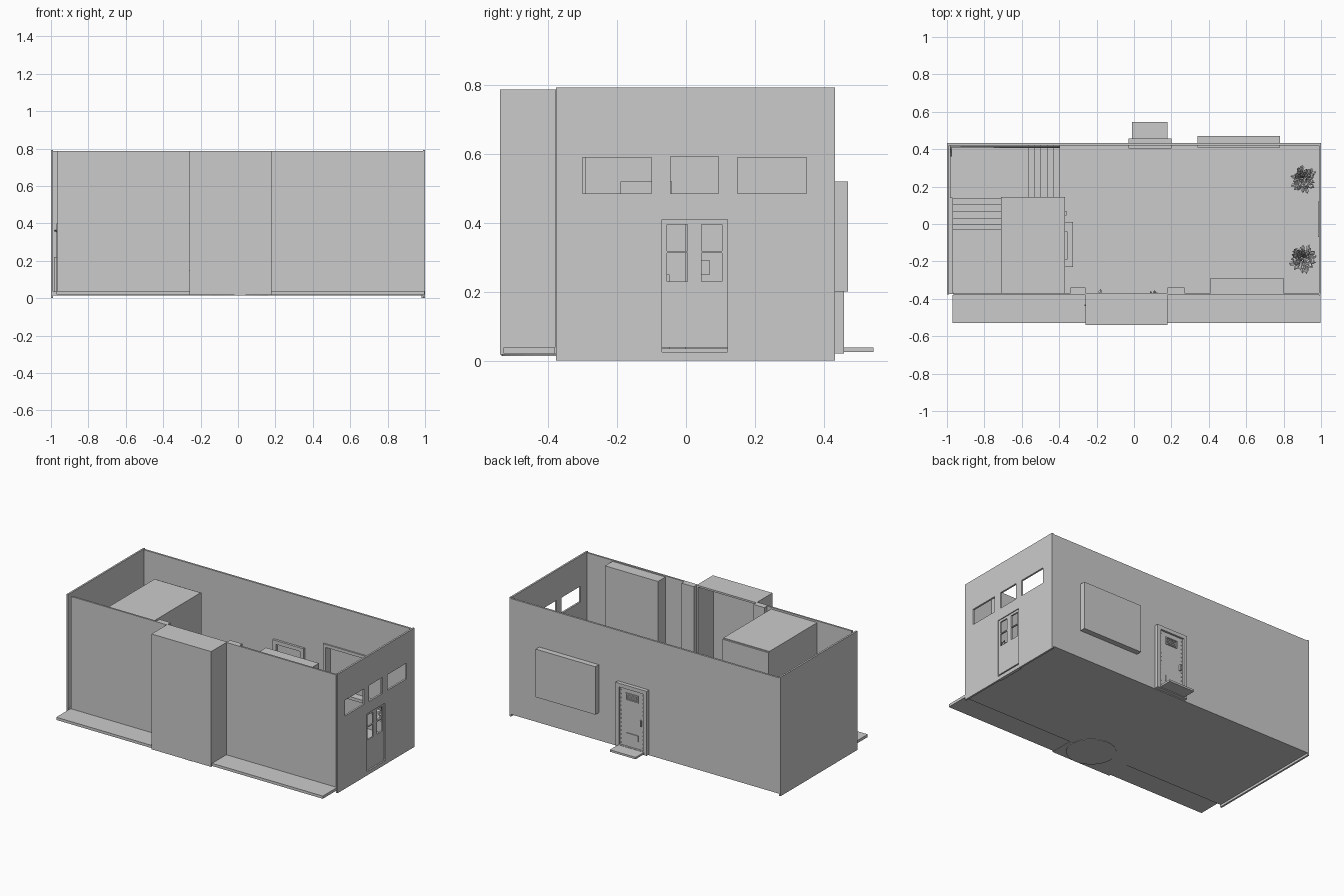
import bpy, bmesh, math, random
from mathutils import Vector, Matrix

if "Cube" in bpy.data.objects:
    bpy.data.objects.remove(bpy.data.objects["Cube"])

random.seed(4)
grey = bpy.data.materials.new("plain_grey")
grey.diffuse_color = (0.6, 0.6, 0.6, 1)
grey.use_nodes = True
grey.node_tree.nodes["Principled BSDF"].inputs["Base Color"].default_value = grey.diffuse_color


def finish(name, bm):
    bmesh.ops.recalc_face_normals(bm, faces=bm.faces)
    me = bpy.data.meshes.new(name)
    bm.to_mesh(me)
    bm.free()
    me.materials.append(grey)
    ob = bpy.data.objects.new(name, me)
    bpy.context.collection.objects.link(ob)
    return ob


def add_box(bm, x0, x1, y0, y1, z0, z1):
    m = Matrix.Translation(((x0 + x1) / 2, (y0 + y1) / 2, (z0 + z1) / 2)) @ \
        Matrix.Diagonal((x1 - x0, y1 - y0, z1 - z0, 1))
    bmesh.ops.create_cube(bm, size=1, matrix=m)


def boxes(name, *dims):
    bm = bmesh.new()
    for d in dims:
        add_box(bm, *d)
    return finish(name, bm)


def wall(name, axis, at, thick, u0, u1, z0, z1, holes=()):
    """Wall panel with rectangular holes; axis is the normal, u the other flat axis."""
    us = sorted({u0, u1} | {v for h in holes for v in h[:2]})
    zs = sorted({z0, z1} | {v for h in holes for v in h[2:]})
    bm = bmesh.new()
    grid = {(u, z): bm.verts.new((at, u, z) if axis == 'x' else (u, at, z)) for u in us for z in zs}
    for a, b in zip(us, us[1:]):
        for c, d in zip(zs, zs[1:]):
            mu, mz = (a + b) / 2, (c + d) / 2
            if not any(h[0] < mu < h[1] and h[2] < mz < h[3] for h in holes):
                bm.faces.new([grid[a, c], grid[b, c], grid[b, d], grid[a, d]])
    bmesh.ops.delete(bm, geom=[v for v in bm.verts if not v.link_faces], context='VERTS')
    ext = bmesh.ops.extrude_face_region(bm, geom=bm.faces[:], use_keep_orig=True)
    move = Vector((thick, 0, 0) if axis == 'x' else (0, thick, 0))
    bmesh.ops.translate(bm, vec=move, verts=[g for g in ext['geom'] if isinstance(g, bmesh.types.BMVert)])
    return finish(name, bm)


def cylinder(name, x, y, z0, z1, r0, r1, n=24):
    bm = bmesh.new()
    bmesh.ops.create_cone(bm, cap_ends=True, segments=n, radius1=r0, radius2=r1, depth=z1 - z0,
                          matrix=Matrix.Translation((x, y, (z0 + z1) / 2)))
    return finish(name, bm)


# Outer shell
boxes("floor", (-0.99, 0.99, -0.375, 0.425, 0.015, 0.035))
wall("left_wall", 'x', -1, 0.012, -0.378, 0.432, 0, 0.793)
side_windows = [(-0.30, -0.10, 0.485, 0.59), (-0.045, 0.095, 0.485, 0.592), (0.15, 0.35, 0.485, 0.59)]
wall("right_wall", 'x', 0.988, 0.012, -0.378, 0.432, 0, 0.793,
     side_windows + [(-0.07, 0.12, 0.025, 0.41)])
wall("front_wall_left", 'y', -0.38, 0.012, -0.965, -0.26, 0.02, 0.787)
wall("front_wall_right", 'y', -0.38, 0.012, 0.18, 0.99, 0.02, 0.787)
wall("back_wall", 'y', 0.42, 0.013, -0.99, 0.99, 0.015, 0.787,
     [(0.36, 0.76, 0.22, 0.50), (-0.005, 0.175, 0.04, 0.42)])

# Front alcove, hollow towards the room, with pilasters and a round base
boxes("alcove", (-0.26, -0.25, -0.54, -0.37, 0.018, 0.775), (0.17, 0.18, -0.54, -0.37, 0.018, 0.775),
      (-0.25, 0.17, -0.54, -0.53, 0.018, 0.775), (-0.26, 0.18, -0.54, -0.37, 0.775, 0.787),
      (-0.25, 0.17, -0.53, -0.37, 0.018, 0.035))
boxes("pilasters", (-0.34, -0.26, -0.37, -0.34, 0.02, 0.787), (0.18, 0.27, -0.37, -0.34, 0.02, 0.787))
cylinder("round_base", 0.01, -0.385, 0.013, 0.04, 0.15, 0.15, 32)
boxes("front_ledges", (-0.97, -0.26, -0.53, -0.38, 0.02, 0.038), (0.18, 0.997, -0.53, -0.38, 0.02, 0.038))

# Right double door: each leaf has two open panes
for nm, a, b, p, q in (("front", -0.07, 0.025, -0.055, 0.005), ("rear", 0.025, 0.12, 0.045, 0.105)):
    wall("side_door_" + nm, 'x', 0.984, 0.01, a, b, 0.038, 0.41,
         [(p, q, 0.23, 0.312), (p, q, 0.318, 0.395)])
boxes("side_door_sill", (0.98, 0.996, -0.07, 0.12, 0.0, 0.025))

# Rear bay window, open to the room, with an inner trim
boxes("bay_window", (0.34, 0.36, 0.433, 0.47, 0.2, 0.52), (0.76, 0.78, 0.433, 0.47, 0.2, 0.52),
      (0.36, 0.76, 0.433, 0.47, 0.2, 0.22), (0.36, 0.76, 0.433, 0.47, 0.5, 0.52),
      (0.36, 0.76, 0.46, 0.47, 0.22, 0.5))
wall("bay_inner_trim", 'y', 0.41, 0.01, 0.34, 0.78, 0.2, 0.52, [(0.36, 0.76, 0.22, 0.5)])

# Rear door with frame, plates, studs, handle and step
wall("back_door_frame", 'y', 0.405, 0.053, -0.03, 0.2, 0.02, 0.45, [(-0.005, 0.175, 0.04, 0.425)])
boxes("back_door", (-0.005, 0.175, 0.425, 0.445, 0.035, 0.425))
wall("door_grille_frame", 'y', 0.445, 0.006, 0.04, 0.13, 0.345, 0.395, [(0.047, 0.123, 0.352, 0.388)])
boxes("door_grille_bars", *[(0.05, 0.12, 0.445, 0.449, z, z + 0.004) for z in (0.357, 0.368, 0.379)])
boxes("door_kick_plate", (0.04, 0.13, 0.445, 0.45, 0.09, 0.13))
boxes("door_handle", (0.012, 0.022, 0.445, 0.456, 0.2, 0.24))
bm = bmesh.new()
for x in (0.004, 0.166):
    for i in range(14):
        bmesh.ops.create_icosphere(bm, subdivisions=1, radius=0.004,
                                   matrix=Matrix.Translation((x, 0.446, 0.055 + i * 0.027)))
finish("door_studs", bm)
boxes("back_step", (-0.01, 0.18, 0.433, 0.545, 0.025, 0.038))

# Closet block and its rear trim
boxes("closet_block", (-0.71, -0.37, -0.368, 0.135, 0.03, 0.775))
boxes("closet_trim", (-0.71, -0.37, 0.135, 0.145, 0.03, 0.77))

# Stairs: first flight to a landing, second flight up to the upper floor
steps = [(-0.97 + 0.4, -0.395 - i * 0.034, 0.14, 0.42, 0.035, 0.065 + i * 0.03) for i in range(5)]
boxes("lower_stairs", *[(-0.57, s[1], s[2], s[3], s[4], s[5]) for s in steps])
boxes("stair_landing", (-0.985, -0.565, 0.14, 0.42, 0.035, 0.22))
boxes("upper_stairs", *[(-0.97, -0.71, -0.03, 0.14 - i * 0.036, 0.035, 0.25 + i * 0.03) for i in range(5)])
boxes("upper_floor", (-0.97, -0.71, -0.368, -0.03, 0.035, 0.4))


def rail(name, *points):
    cu = bpy.data.curves.new(name, 'CURVE')
    cu.dimensions = '3D'
    cu.bevel_depth = 0.005
    cu.bevel_resolution = 1
    sp = cu.splines.new('POLY')
    sp.points.add(len(points) - 1)
    for p, c in zip(sp.points, points):
        p.co = (*c, 1)
    cu.materials.append(grey)
    bpy.context.collection.objects.link(bpy.data.objects.new(name, cu))


rail("handrail", (-0.4, 0.412, 0.19), (-0.57, 0.412, 0.34), (-0.978, 0.412, 0.36), (-0.978, 0.36, 0.36))

# Fireplace with a picture over it, and a small switch
boxes("fireplace", (-0.37, -0.335, -0.22, -0.17, 0.035, 0.4), (-0.37, -0.335, -0.05, 0.0, 0.035, 0.4),
      (-0.37, -0.335, -0.17, -0.05, 0.25, 0.4), (-0.37, -0.325, -0.23, 0.01, 0.4, 0.42))
boxes("picture", (-0.37, -0.355, -0.19, -0.04, 0.42, 0.52))
boxes("wall_switch", (-0.37, -0.362, 0.045, 0.07, 0.25, 0.29))

# Tall cabinet against the front wall
boxes("tall_cabinet", (0.41, 0.8, -0.368, -0.29, 0.035, 0.78))


def plant(name, x, y, r, top, count):
    """Tapered pot with a loose ball of folded leaves."""
    cylinder(name + "_pot", x, y, 0.035, 0.12, r * 0.4, r * 0.55, 16)
    cylinder(name + "_stem", x, y, 0.12, top - r, 0.006, 0.004, 6)
    bm = bmesh.new()
    for _ in range(count):
        d = Vector((random.uniform(-1, 1), random.uniform(-1, 1), random.uniform(-0.7, 1))).normalized()
        c = Vector((x, y, top - r)) + d * r * random.uniform(0.35, 0.8)
        side = d.cross(Vector((0, 0, 1))).normalized() * r * 0.13
        tip = d * r * 0.28
        up = d.cross(side).normalized() * r * 0.05
        v = [bm.verts.new(c + o) for o in (-tip, side + up, tip * 0.7, -side + up)]
        bm.faces.new((v[0], v[1], v[2]))
        bm.faces.new((v[0], v[2], v[3]))
    finish(name + "_leaves", bm)


plant("rear_plant", 0.905, 0.24, 0.085, 0.38, 110)
plant("front_plant", 0.905, -0.185, 0.085, 0.38, 110)
plant("alcove_plant_left", -0.19, -0.42, 0.08, 0.22, 80)
plant("alcove_plant_right", 0.11, -0.4, 0.05, 0.2, 60)
